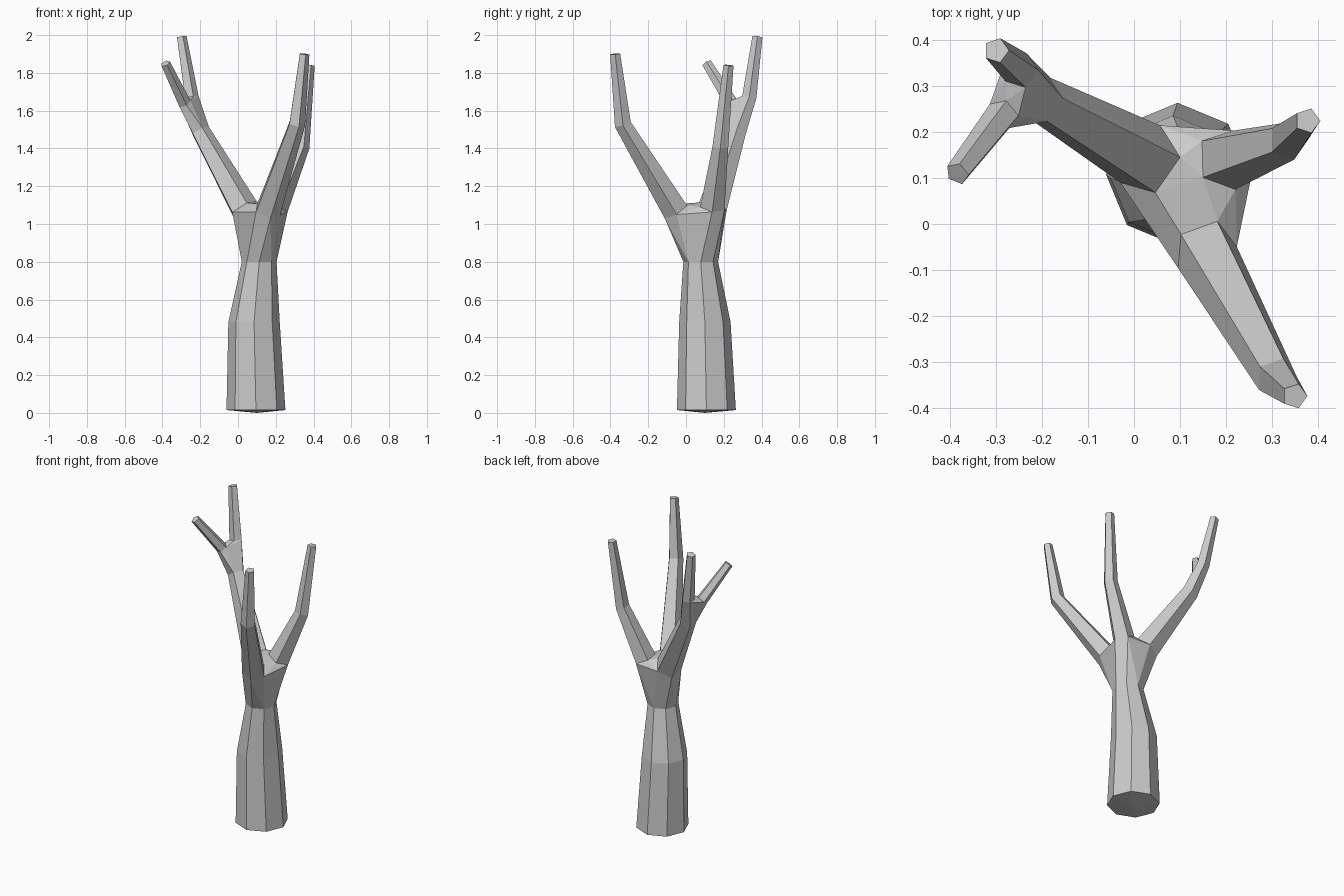
import bpy, bmesh, math
from mathutils import Vector

if "Cube" in bpy.data.objects:
    bpy.data.objects.remove(bpy.data.objects["Cube"])

bm = bmesh.new()
Z = Vector((0, 0, 1))


def ring(center, direction, radius, sides):
    """Polygon of vertices facing along a direction."""
    rot = Z.rotation_difference(Vector(direction).normalized())
    return [bm.verts.new(Vector(center) + rot @ Vector((
        radius * math.cos(math.tau * i / sides),
        radius * math.sin(math.tau * i / sides), 0))) for i in range(sides)]


def tube(path, sides, cap=False):
    """Loft rings along (x, y, z, radius) points; return first and last ring."""
    pts = [Vector(p[:3]) for p in path]
    rings = []
    for i, p in enumerate(path):
        a = pts[i] - pts[i - 1] if i else pts[1] - pts[0]
        b = pts[i + 1] - pts[i] if i + 1 < len(pts) else a
        rings.append(ring(pts[i], a.normalized() + b.normalized(), p[3], sides))
    for lo, hi in zip(rings, rings[1:]):
        for i in range(sides):
            j = (i + 1) % sides
            bm.faces.new((lo[i], lo[j], hi[j], hi[i]))
    if cap:
        bm.faces.new(rings[-1])
    return rings[0], rings[-1]


def junction(*rings):
    """Join open rings with a convex hub, leaving the ring mouths open."""
    verts = [v for r in rings for v in r]
    hull = bmesh.ops.convex_hull(bm, input=verts, use_existing_faces=False)
    faces = {f for f in hull["geom"] if isinstance(f, bmesh.types.BMFace)}
    mouths = [f for f in faces if any(all(v in r for v in f.verts) for r in rings)]
    hub = list(faces - set(mouths))
    bmesh.ops.delete(bm, geom=mouths, context='FACES')
    bmesh.ops.join_triangles(bm, faces=hub, angle_face_threshold=0.3,
                             angle_shape_threshold=0.8)


# Trunk: three eight-sided rings, closed below
trunk = [ring((0.095, 0.108, 0.015), Z, 0.156, 8),
         ring((0.085, 0.1, 0.48), Z, 0.136, 8),
         ring((0.112, 0.078, 0.8), Z, 0.092, 8)]
for lo, hi in zip(trunk, trunk[1:]):
    for i in range(8):
        j = (i + 1) % 8
        bm.faces.new((lo[i], lo[j], hi[j], hi[i]))
base = bm.verts.new((0.1, 0.1, 0))
for i in range(8):
    bm.faces.new((base, trunk[0][(i + 1) % 8], trunk[0][i]))

# Main branches
front, _ = tube([(0.155, -0.055, 1.07, 0.072), (0.31, -0.335, 1.53, 0.046),
                 (0.35, -0.375, 1.9, 0.028)], 5, True)
right, _ = tube([(0.2, 0.14, 1.09, 0.068), (0.335, 0.182, 1.41, 0.044),
                 (0.378, 0.225, 1.84, 0.028)], 5, True)
left, left_end = tube([(0.03, 0.14, 1.08, 0.08), (-0.2, 0.27, 1.49, 0.052)], 5)
junction(trunk[2], front, right, left)

# Fork of the left branch
upper, _ = tube([(-0.248, 0.335, 1.67, 0.04), (-0.3, 0.378, 1.99, 0.028)], 5, True)
twig, _ = tube([(-0.285, 0.24, 1.64, 0.036), (-0.385, 0.11, 1.85, 0.027)], 5, True)
junction(left_end, upper, twig)

bmesh.ops.recalc_face_normals(bm, faces=bm.faces[:])
mesh = bpy.data.meshes.new("bare_tree")
bm.to_mesh(mesh)
bm.free()
tree = bpy.data.objects.new("bare_tree", mesh)
bpy.context.collection.objects.link(tree)
